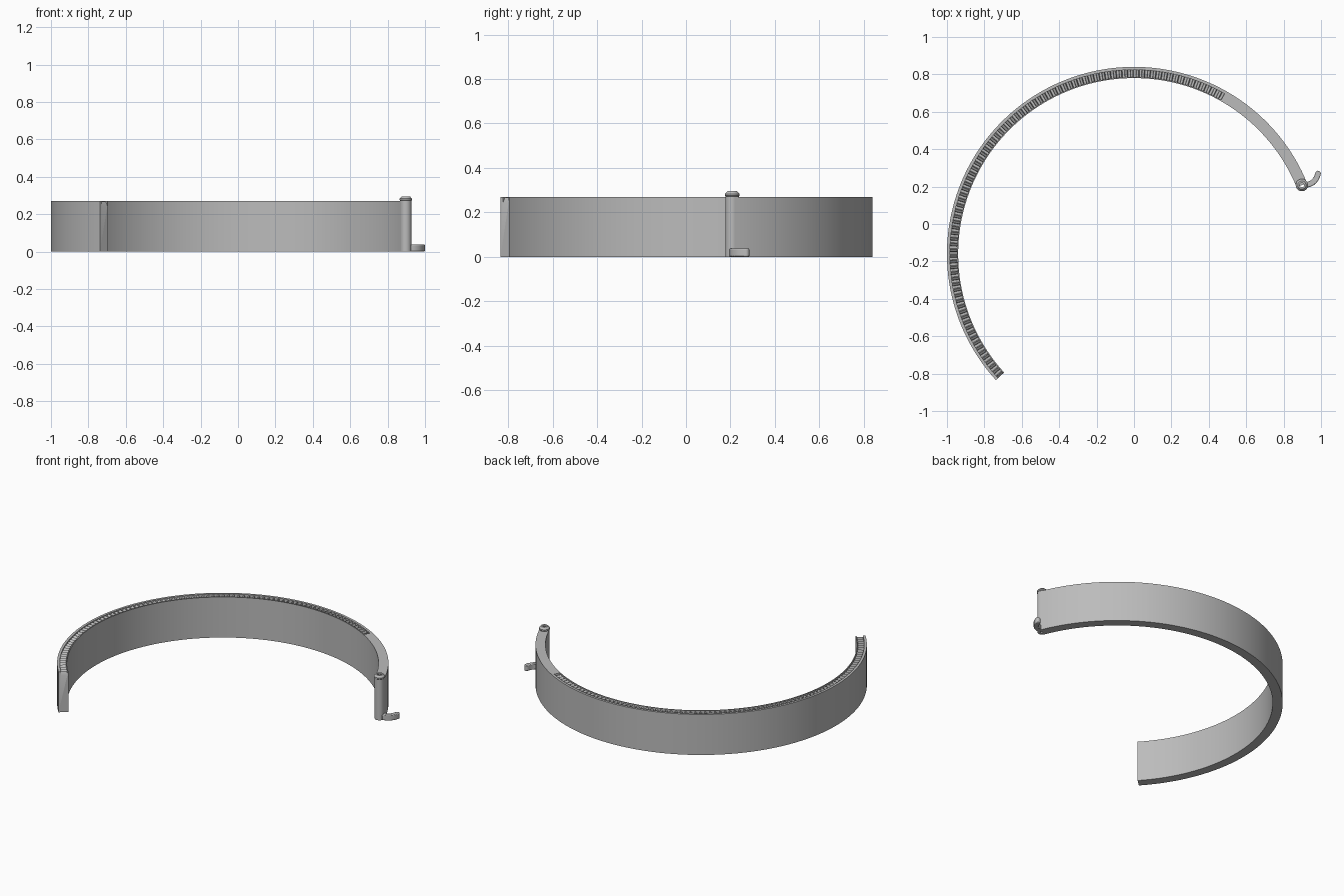
import bpy
import bmesh
from math import sin, cos, pi, radians
from mathutils import Vector

if "Cube" in bpy.data.objects:
    bpy.data.objects.remove(bpy.data.objects["Cube"])

grey = bpy.data.materials.new("plain grey")
grey.use_nodes = True
grey.diffuse_color = (0.5, 0.5, 0.5, 1)
grey.node_tree.nodes["Principled BSDF"].inputs["Base Color"].default_value = (0.5, 0.5, 0.5, 1)

CENTRE_Y = -0.16
R_IN, R_OUT, HEIGHT = 0.94, 1.0, 0.27
HINGE, TEETH_START, TIP = 22.3, 60.5, 222.4
TEETH = 90


def finish(name, bm, angle=30):
    bmesh.ops.recalc_face_normals(bm, faces=bm.faces)
    mesh = bpy.data.meshes.new(name)
    bm.to_mesh(mesh)
    bm.free()
    mesh.materials.append(grey)
    obj = bpy.data.objects.new(name, mesh)
    bpy.context.collection.objects.link(obj)
    bpy.ops.object.select_all(action="DESELECT")
    obj.select_set(True)
    bpy.context.view_layer.objects.active = obj
    bpy.ops.object.shade_smooth_by_angle(angle=radians(angle))
    return obj


def skin(bm, rings, closed):
    """Join matching rings of vertices with quads."""
    pairs = list(zip(rings, rings[1:]))
    if closed:
        pairs.append((rings[-1], rings[0]))
    for a, b in pairs:
        for i in range(len(a)):
            j = (i + 1) % len(a)
            bm.faces.new((a[i], a[j], b[j], b[i]))
    if not closed:
        bm.faces.new(rings[0])
        bm.faces.new(rings[-1])


# Curved band: plain near the hinge, then a channel filled with ratchet teeth
def section(bm, degrees, floor):
    t = radians(degrees)
    wall_in, wall_out = R_IN + 0.006, R_OUT - 0.016
    profile = [(R_IN, 0), (R_OUT, 0), (R_OUT, HEIGHT), (wall_out, HEIGHT),
               (wall_out, floor), (wall_in, floor), (wall_in, HEIGHT), (R_IN, HEIGHT)]
    return [bm.verts.new((r * cos(t), CENTRE_Y + r * sin(t), z)) for r, z in profile]


bm = bmesh.new()
plain_steps = 20
stations = [(HINGE + (TEETH_START - HINGE) * i / plain_steps, HEIGHT)
            for i in range(plain_steps + 1)]
pitch = (TIP - TEETH_START) / TEETH
for i in range(TEETH):
    a = TEETH_START + i * pitch
    stations += [(a + 0.1, HEIGHT - 0.026), (a + 0.45 * pitch, HEIGHT - 0.026),
                 (a + 0.6 * pitch, HEIGHT - 0.003), (a + pitch, HEIGHT - 0.012)]
stations[-1] = (TIP, HEIGHT - 0.026)
skin(bm, [section(bm, a, f) for a, f in stations], closed=False)
bmesh.ops.remove_doubles(bm, verts=bm.verts, dist=0.00001)
finish("toothed_band", bm)

# Hollow hinge pin with a chamfered cap
mid = (R_IN + R_OUT) / 2
pin_x = mid * cos(radians(HINGE))
pin_y = CENTRE_Y + mid * sin(radians(HINGE))
bm = bmesh.new()
pin_profile = [(0.012, 0), (0.03, 0), (0.03, 0.272), (0.033, 0.275), (0.033, 0.283),
               (0.022, 0.295), (0.012, 0.295)]
sides = 32
rings = []
for i in range(sides):
    t = 2 * pi * i / sides
    rings.append([bm.verts.new((pin_x + r * cos(t), pin_y + r * sin(t), z))
                  for r, z in pin_profile])
skin(bm, rings, closed=True)
finish("hinge_pin", bm)

# Curved thumb tab at the foot of the pin
bm = bmesh.new()
half = 0.015
p0, p1, p2 = Vector((0.922, 0.21)), Vector((0.97, 0.215)), Vector((0.984, 0.27))
left, right = [], []
steps = 10
for i in range(steps + 1):
    s = i / steps
    p = p0 * (1 - s) ** 2 + p1 * 2 * s * (1 - s) + p2 * s * s
    d = ((p1 - p0) * (1 - s) + (p2 - p1) * s).normalized()
    n = Vector((-d.y, d.x)) * half
    left.append(p + n)
    right.append(p - n)
cap = [p2 - n * cos(pi * k / 8) + d * half * sin(pi * k / 8) for k in range(1, 8)]
outline = right + cap + left[::-1]
rings = [[bm.verts.new((p.x, p.y, z)) for p in outline] for z in (0, 0.037)]
skin(bm, rings, closed=False)
tab = finish("thumb_tab", bm)
bevel = tab.modifiers.new("soft edges", "BEVEL")
bevel.width = 0.004
bevel.segments = 2
bevel.limit_method = "ANGLE"
bevel.angle_limit = radians(50)
